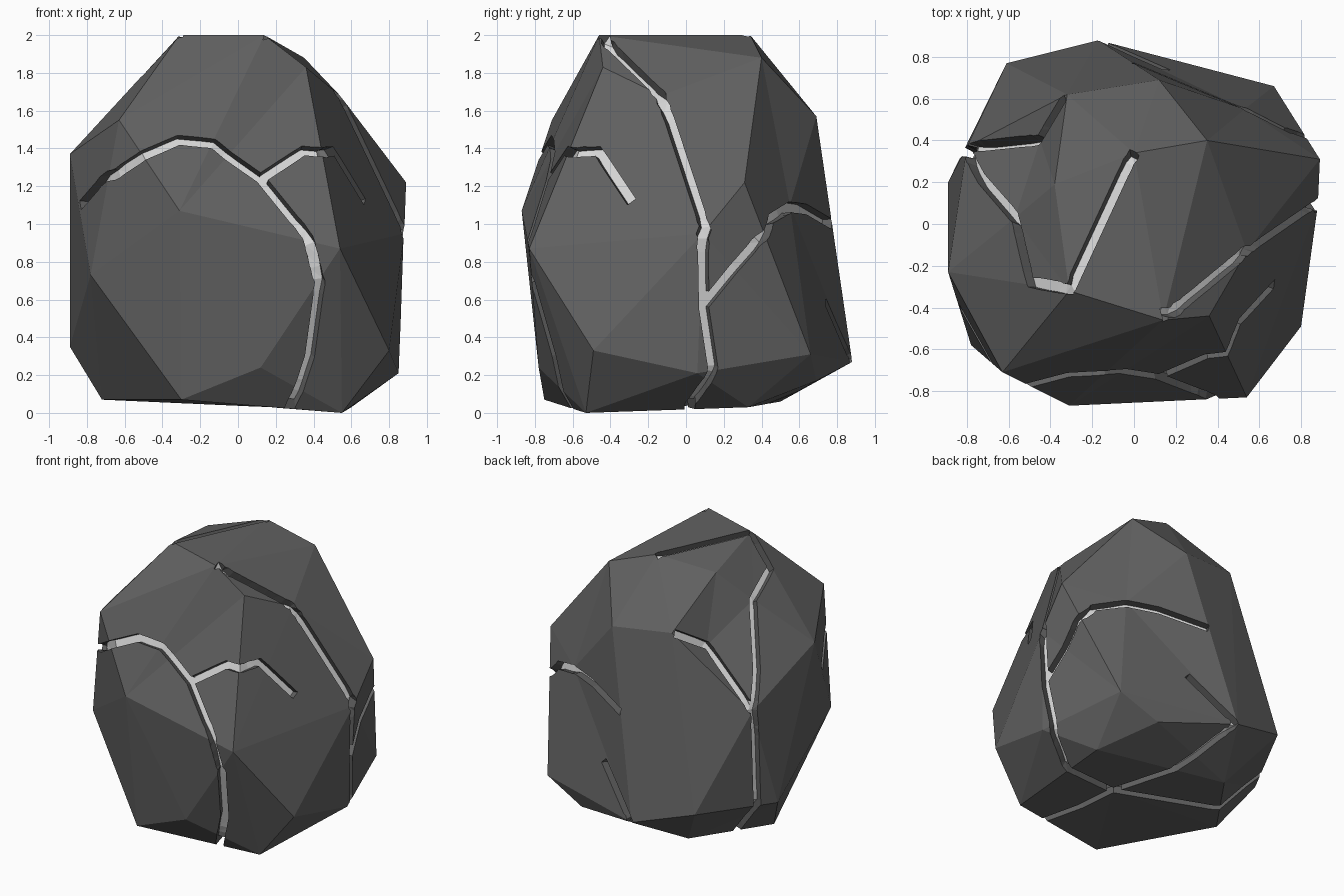
import bpy, bmesh
from mathutils import Vector
from mathutils.bvhtree import BVHTree

if "Cube" in bpy.data.objects:
    bpy.data.objects.remove(bpy.data.objects["Cube"])


def material(name, v):
    m = bpy.data.materials.new(name)
    m.diffuse_color = (v, v, v, 1)
    m.use_nodes = True
    m.node_tree.nodes["Principled BSDF"].inputs["Base Color"].default_value = m.diffuse_color
    return m


MATS = [material("dark stone", 0.12), material("pale crack floor", 0.68)]
CENTRE = Vector((0, 0, 1))


def make_object(name, bm):
    me = bpy.data.meshes.new(name)
    bm.to_mesh(me)
    bm.free()
    for m in MATS:
        me.materials.append(m)
    ob = bpy.data.objects.new(name, me)
    bpy.context.collection.objects.link(ob)
    return ob


# Boulder: corner points by height band, skinned around the centre
crown = [(-.31, -.32, 2), (.14, -.46, 2), (0, .34, 2), (-.38, .19, 1.91),
         (.35, .40, 1.88), (.36, -.44, 1.83), (.54, -.13, 1.68), (-.57, .03, 1.7),
         (-.32, .62, 1.61), (.12, .69, 1.57), (-.63, -.71, 1.55), (-.45, .40, 1.47)]
waist = [(-.89, -.23, 1.37), (.89, .31, 1.22), (-.80, .37, 1.06), (-.31, -.87, 1.07),
         (.53, .55, 1.1), (.88, .09, .95), (.54, -.83, .87), (-.78, -.58, .73)]
foot = [(-.61, .77, .40), (-.89, .20, .35), (.80, -.49, .33), (.67, .66, .31),
        (-.17, .88, .27), (.12, -.78, .24), (.85, .06, .21), (.37, .69, .17),
        (-.30, -.75, .07), (.55, -.53, 0), (-.37, .50, .06), (.60, .33, .03),
        (-.72, 0, .07), (.17, -.02, .03)]

bm = bmesh.new()
place = {}
for p in crown + waist + foot:
    d = Vector(p) - CENTRE
    # near-spherical stand-in so that shallow dents also stay on the skin
    v = bm.verts.new(d.normalized() * d.length ** 0.4)
    place[v] = Vector(p)
bmesh.ops.convex_hull(bm, input=bm.verts[:])
for v in bm.verts:
    v.co = place[v]
bmesh.ops.recalc_face_normals(bm, faces=bm.faces[:])
bvh = BVHTree.FromBMesh(bm)
boulder = make_object("boulder", bm)

# Crack routes; they meet under the boulder
hub = (.17, -.02, .03)
routes = {
    "front_crack": [(-.84, -.4, 1.1), (-.5, -.76, 1.36), (-.32, -.66, 1.42), (-.13, -.7, 1.42),
                    (.12, -.73, 1.24), (.38, -.8, .9), (.43, -.8, .7), (.40, -.75, .28),
                    (.28, -.62, .03), (.2, -.32, .03), hub],
    "front_branch": [(.12, -.73, 1.24), (.35, -.66, 1.4), (.44, -.62, 1.38), (.49, -.46, 1.38),
                     (.65, -.28, 1.11)],
    "right_crack": [(.14, -.46, 2), (.54, -.13, 1.68), (.88, .09, 1), (.87, .1, .55),
                    (.85, .15, .24), (.6, .02, .06), hub],
    "right_branch": [(.87, .1, .57), (.74, .46, 1.03), (.52, .55, 1.09), (.33, .67, 1.08),
                     (0, .78, 1)],
    "left_crack": [(0, .36, 2), (-.31, -.31, 2), (-.48, -.28, 1.78), (-.57, .03, 1.7),
                   (-.74, .22, 1.3), (-.8, .35, 1.06), (-.8, .33, .36), (-.52, .19, .07), hub],
    "left_branch": [(-.32, .6, 1.6), (-.45, .40, 1.47), (-.8, .36, 1.06)],
    "back_crack": [(.17, .8, .6), (-.15, .87, .28), (.01, .45, .05), hub],
}


def crack_cutter(name, pts, width=.055, depth=.055, out=.1, step=.07):
    pts = [Vector(p) for p in pts]
    path = []
    for a, b in zip(pts, pts[1:]):
        n = max(1, round((b - a).length / step))
        path += [a.lerp(b, i / n) for i in range(n)]
    path.append(pts[-1])
    hits = [bvh.find_nearest(p) for p in path]
    path = [h[0] for h in hits]
    last = len(path) - 1
    bm = bmesh.new()
    rings = []
    for i, p in enumerate(path):
        lo, hi = max(i - 1, 0), min(i + 1, last)
        nor = (hits[lo][1] + 2 * hits[i][1] + hits[hi][1]).normalized()
        side = (path[hi] - path[lo]).cross(nor).normalized() * width / 2
        rings.append([bm.verts.new(p + side * s + nor * h) for s, h in
                      ((-1, -depth), (1, -depth), (1, out), (-1, out))])
    for r, q in zip(rings, rings[1:]):
        for k in range(4):
            f = bm.faces.new((r[k], r[(k + 1) % 4], q[(k + 1) % 4], q[k]))
            f.material_index = 1 if k == 0 else 0   # pale floor, stone walls
    bm.faces.new(rings[0][::-1])
    bm.faces.new(rings[-1])
    floor = [f for f in bm.faces if f.material_index == 1]
    bmesh.ops.recalc_face_normals(bm, faces=bm.faces[:])
    bmesh.ops.triangulate(bm, faces=bm.faces[:])
    return make_object(name, bm)


# Carve every crack into the boulder
bpy.context.view_layer.objects.active = boulder
for name, pts in routes.items():
    cutter = crack_cutter(name, pts)
    cutter.hide_render = True
    mod = boulder.modifiers.new(name, 'BOOLEAN')
    mod.operation = 'DIFFERENCE'
    mod.solver = 'EXACT'
    mod.use_self = True
    mod.object = cutter
    bpy.ops.object.modifier_apply(modifier=name)
    bpy.data.objects.remove(cutter)
